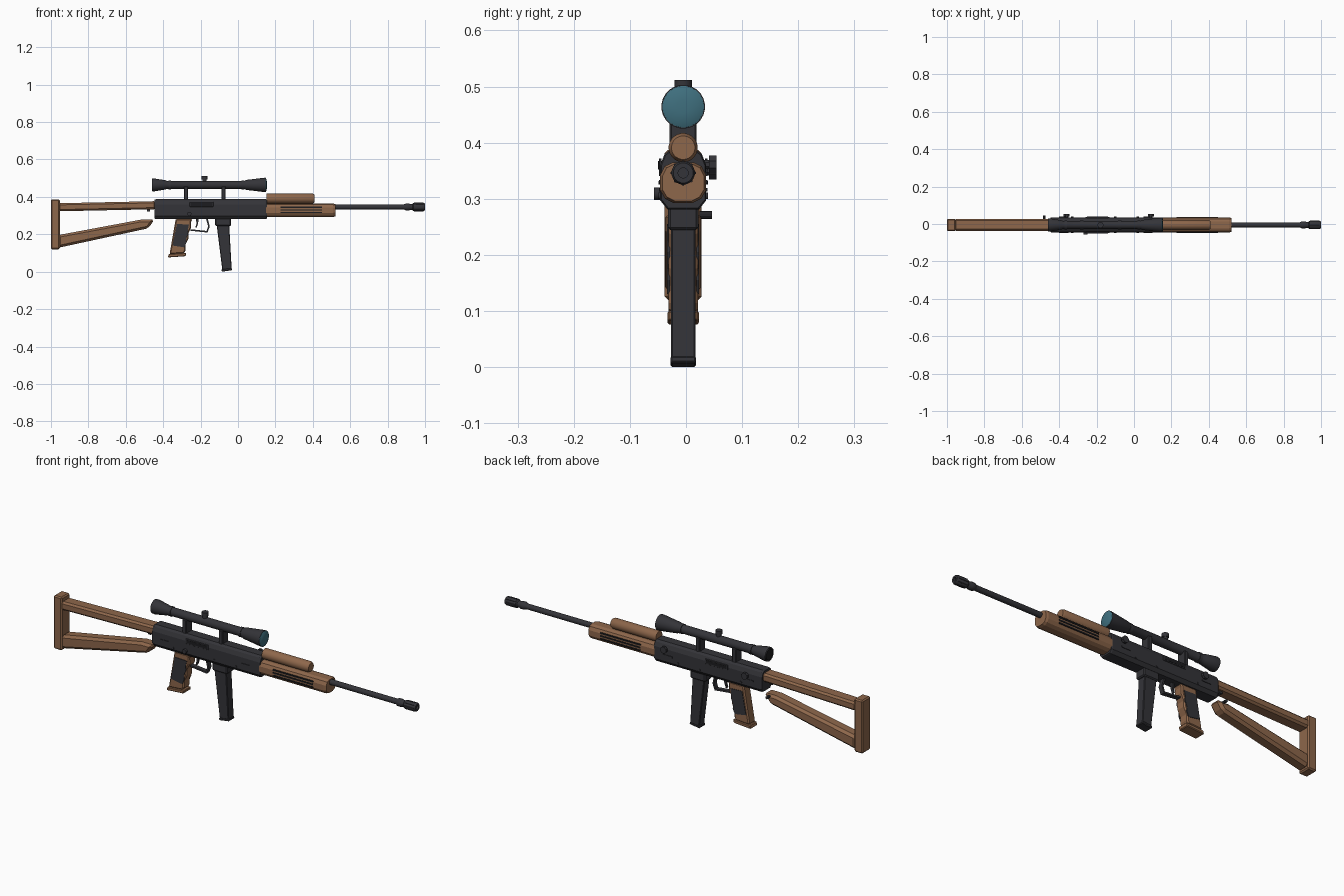
import bpy, bmesh, math
from mathutils import Vector

old = bpy.data.objects.get("Cube")
if old:
    bpy.data.objects.remove(old, do_unlink=True)

YC = -0.005  # centre plane of the body


def material(name, rgb):
    m = bpy.data.materials.new(name)
    m.use_nodes = True
    m.diffuse_color = (*rgb, 1)
    m.node_tree.nodes["Principled BSDF"].inputs["Base Color"].default_value = (*rgb, 1)
    return m


WOOD = material("brown wood", (0.27, 0.135, 0.07))
METAL = material("dark gunmetal", (0.034, 0.034, 0.04))
BLACK = material("black recess", (0.012, 0.012, 0.014))
GLASS = material("teal glass", (0.05, 0.16, 0.21))


def finish(name, bm, mat, bevel=0, smooth=False):
    bmesh.ops.recalc_face_normals(bm, faces=bm.faces)
    me = bpy.data.meshes.new(name)
    bm.to_mesh(me)
    bm.free()
    me.materials.append(mat)
    ob = bpy.data.objects.new(name, me)
    bpy.context.collection.objects.link(ob)
    if bevel:
        mod = ob.modifiers.new("bevel", "BEVEL")
        mod.width, mod.segments, mod.limit_method = bevel, 1, "ANGLE"
    if smooth:
        bpy.ops.object.select_all(action="DESELECT")
        ob.select_set(True)
        bpy.context.view_layer.objects.active = ob
        bpy.ops.object.shade_smooth_by_angle(angle=math.radians(35))
    return ob


def prism(name, pts, depth, mat, bevel=0, yc=YC):
    """Side outline in x, z extruded across y."""
    bm = bmesh.new()
    face = bm.faces.new([bm.verts.new((x, yc - depth / 2, z)) for x, z in pts])
    ext = bmesh.ops.extrude_face_region(bm, geom=[face])["geom"]
    bmesh.ops.translate(bm, vec=(0, depth, 0),
                        verts=[v for v in ext if isinstance(v, bmesh.types.BMVert)])
    return finish(name, bm, mat, bevel)


def box(name, x0, x1, z0, z1, depth, mat, bevel=0, yc=YC):
    return prism(name, [(x0, z0), (x1, z0), (x1, z1), (x0, z1)], depth, mat, bevel, yc)


def loft(name, rings, mat, smooth=False):
    bm = bmesh.new()
    loops = [[bm.verts.new(p) for p in ring] for ring in rings]
    n = len(loops[0])
    for a, b in zip(loops, loops[1:]):
        for i in range(n):
            j = (i + 1) % n
            bm.faces.new((a[i], a[j], b[j], b[i]))
    bm.faces.new(loops[0])
    bm.faces.new(loops[-1])
    return finish(name, bm, mat, 0, smooth)


def lathe(name, profile, mat, centre, axis="X", sides=24):
    """Profile of (distance along axis, radius) spun round the axis."""
    rings = []
    for d, r in profile:
        ring = []
        for i in range(sides):
            a = math.tau * (i + 0.5) / sides
            u, v = r * math.cos(a), r * math.sin(a)
            p = {"X": (d, u, v), "Y": (u, d, v), "Z": (u, v, d)}[axis]
            ring.append(Vector(centre) + Vector(p))
        rings.append(ring)
    return loft(name, rings, mat, True)


def sections(name, half, stations, zc, mat, smooth=False):
    """Mirrored y, z half outline swept along x with a scale per station."""
    outline = half + [(-y, z) for y, z in reversed(half)]
    rings = [[(x, YC + y * s, zc + (z - zc) * s) for y, z in outline] for x, s in stations]
    return loft(name, rings, mat, smooth)


# Skeleton stock
box("butt_plate", -1, -0.953, 0.12, 0.387, 0.066, WOOD, 0.006)
prism("stock_upper_arm", [(-0.96, 0.323), (-0.44, 0.334), (-0.44, 0.377), (-0.96, 0.366)],
      0.064, WOOD, 0.009)
prism("stock_lower_arm", [(-0.96, 0.128), (-0.48, 0.232), (-0.446, 0.279), (-0.515, 0.279),
                          (-0.96, 0.196)], 0.064, WOOD, 0.012)
lathe("sling_stud", [(0, 0.007), (0.022, 0.007)], METAL, (-0.48, 0.024, 0.271), "Y", 10)
box("stock_latch", -0.487, -0.47, 0.323, 0.337, 0.03, METAL)

# Receiver
sections("receiver", [(0.028, 0.281), (0.041, 0.297), (0.041, 0.36), (0.033, 0.38), (0.022, 0.388)],
         [(-0.446, 0.94), (-0.438, 1), (0.147, 1), (0.154, 0.95)], 0.334, METAL)
for side, tag in ((-1, "right"), (1, "left")):
    y = YC + side * 0.041
    box("port_frame_" + tag, -0.258, -0.132, 0.347, 0.372, 0.005, METAL, 0.001, y)
    box("ejection_port_" + tag, -0.252, -0.138, 0.352, 0.367, 0.007, BLACK, 0, y)
    for k, x in enumerate((-0.4, 0.05)):
        box(f"receiver_rib_{tag}_{k}", x, x + 0.05, 0.325, 0.332, 0.006, METAL, 0, y)
    for k, x in enumerate((-0.33, -0.1, 0.02)):
        lathe(f"receiver_pin_{tag}_{k}", [(-0.003, 0.006), (0.003, 0.006)], METAL,
              (x, y, 0.305), "Y", 12)
lathe("selector_button", [(0, 0.011), (0.014, 0.011)], METAL, (-0.26, -0.057, 0.309), "Y", 16)
for name, x, z in (("charging_knob", 0.09, 0.361), ("rear_knob", -0.36, 0.35)):
    lathe(name, [(0, 0.009), (0.008, 0.009), (0.008, 0.017), (0.021, 0.017)], METAL,
          (x, 0.033, z), "Y", 8)

# Handguard with vent slots and the tube above it
sections("handguard", [(0.016, 0.292), (0.032, 0.3), (0.041, 0.315), (0.041, 0.342),
                       (0.033, 0.358), (0.018, 0.365)],
         [(0.15, 1), (0.508, 1), (0.52, 0.9)], 0.329, WOOD)
for side, tag in ((-1, "right"), (1, "left")):
    for k in range(3):
        box(f"vent_slot_{tag}_{k}", 0.227, 0.45, 0.3125 + k * 0.014, 0.3195 + k * 0.014,
            0.005, BLACK, 0, YC + side * 0.041)
lathe("upper_tube", [(0.153, 0.026), (0.4, 0.026), (0.41, 0.021)], WOOD, (0, YC, 0.391))

# Barrel and muzzle
lathe("barrel", [(0.5, 0.0135), (0.9, 0.0135)], METAL, (0, YC, 0.346), sides=20)
lathe("muzzle", [(0.885, 0.013), (0.897, 0.019), (0.915, 0.019), (0.922, 0.016), (0.932, 0.016),
                 (0.937, 0.021), (0.995, 0.021), (1, 0.018), (1, 0.009), (0.96, 0.009)],
      METAL, (0, YC, 0.346), sides=16)
for i in range(8):
    a = math.tau * i / 8
    lathe(f"muzzle_rib_{i}", [(0.942, 0.003), (0.992, 0.003)], METAL,
          (0, YC + 0.02 * math.cos(a), 0.346 + 0.02 * math.sin(a)), sides=6)

# Scope
SZ = 0.464
lathe("scope_tube", [(-0.452, 0.026), (-0.46, 0.034), (-0.448, 0.035), (-0.388, 0.025),
                     (-0.378, 0.021), (0.03, 0.021), (0.045, 0.027), (0.135, 0.038),
                     (0.148, 0.039), (0.148, 0.035)], METAL, (0, YC, SZ))
lathe("front_lens", [(0.143, 0.038), (0.149, 0.037), (0.153, 0.028), (0.155, 0.012)],
      GLASS, (0, YC, SZ))
lathe("rear_lens", [(-0.461, 0.027), (-0.45, 0.027)], BLACK, (0, YC, SZ))
for k, x in enumerate((-0.372, 0.018)):
    lathe(f"scope_ring_{k}", [(x, 0.024), (x + 0.014, 0.024)], METAL, (0, YC, SZ))
lathe("scope_knob", [(0.015, 0.012), (0.03, 0.012), (0.03, 0.016), (0.048, 0.016)],
      METAL, (-0.179, YC, SZ), "Z", 16)
for k, x in enumerate((-0.279, -0.077)):
    box(f"scope_mount_{k}", x - 0.011, x + 0.011, 0.38, 0.455, 0.048, METAL, 0.003)

# Pistol grip with finger scallops, side panels and base
front = []
for i in range(13):
    t = i / 12
    front.append((-0.243 - 0.045 * t - 0.004 * math.sin(t * math.tau * 3), 0.283 - 0.185 * t))
prism("grip", [(-0.333, 0.283)] + front + [(-0.366, 0.093)], 0.052, WOOD, 0.006)
prism("grip_base", [(-0.375, 0.076), (-0.28, 0.083), (-0.276, 0.1), (-0.37, 0.094)],
      0.056, WOOD, 0.003)
for side, tag in ((-1, "right"), (1, "left")):
    prism("grip_panel_" + tag, [(-0.327, 0.255), (-0.262, 0.252), (-0.268, 0.225), (-0.266, 0.205),
                                (-0.278, 0.175), (-0.276, 0.155), (-0.287, 0.13), (-0.35, 0.14)],
          0.005, METAL, 0, YC + side * 0.026)

# Trigger and guard
prism("trigger", [(-0.225, 0.285), (-0.21, 0.285), (-0.214, 0.255), (-0.222, 0.234),
                  (-0.228, 0.236), (-0.222, 0.256)], 0.012, METAL)
outer = [(-0.162, 0.285), (-0.151, 0.242), (-0.163, 0.209), (-0.255, 0.219)]
inner = [(-0.255, 0.227), (-0.168, 0.218), (-0.16, 0.242), (-0.171, 0.285)]
prism("trigger_guard", outer + inner, 0.022, METAL)

# Magazine
box("magazine_well", -0.122, -0.038, 0.244, 0.29, 0.055, METAL, 0.005)
prism("magazine", [(-0.114, 0.25), (-0.084, 0.01), (-0.034, 0.016), (-0.047, 0.25)],
      0.044, METAL, 0.003)
prism("magazine_base", [(-0.087, 0), (-0.031, 0.008), (-0.032, 0.02), (-0.088, 0.013)],
      0.046, METAL, 0.003)
